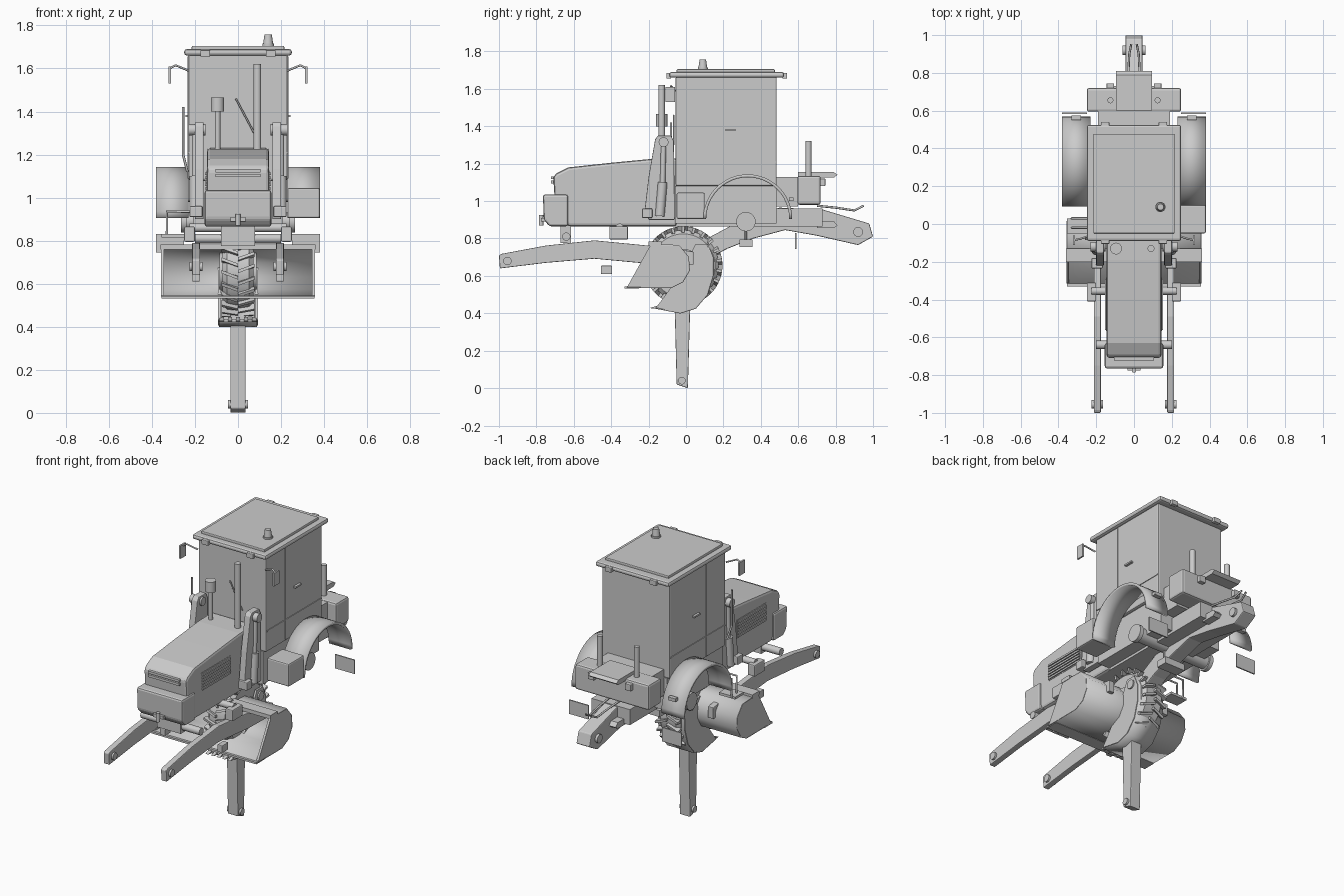
import bpy, bmesh
from math import sin, cos, pi, radians
from mathutils import Vector

if "Cube" in bpy.data.objects:
    bpy.data.objects.remove(bpy.data.objects["Cube"])


def finish(name, bm, bevel=0.0, smooth=False):
    bmesh.ops.recalc_face_normals(bm, faces=bm.faces[:])
    me = bpy.data.meshes.new(name)
    bm.to_mesh(me)
    bm.free()
    ob = bpy.data.objects.new(name, me)
    bpy.context.collection.objects.link(ob)
    if bevel:
        m = ob.modifiers.new("bevel", 'BEVEL')
        m.width, m.segments, m.limit_method = bevel, 2, 'ANGLE'
    if smooth:
        bpy.ops.object.select_all(action='DESELECT')
        ob.select_set(True)
        bpy.context.view_layer.objects.active = ob
        bpy.ops.object.shade_smooth_by_angle(angle=radians(35))
    return ob


def box(name, x, y, z, bevel=0.0):
    bm = bmesh.new()
    bmesh.ops.create_cube(bm, size=1)
    for v in bm.verts:
        v.co = Vector([(a + b) / 2 + c * (b - a) for (a, b), c in zip((x, y, z), v.co)])
    return finish(name, bm, bevel)


def prism(name, pts, x0, x1, bevel=0.0):
    """Side profile of (y, z) points extruded from x0 to x1."""
    bm = bmesh.new()
    f = bm.faces.new([bm.verts.new((x0, y, z)) for y, z in pts])
    new = bmesh.ops.extrude_face_region(bm, geom=[f])['geom']
    bmesh.ops.translate(bm, vec=(x1 - x0, 0, 0), verts=[g for g in new if isinstance(g, bmesh.types.BMVert)])
    return finish(name, bm, bevel)


def sheet(name, pts, x0, x1, t):
    """Bent plate following (y, z) points."""
    bm = bmesh.new()
    rows = [[bm.verts.new((x, y, z)) for x in (x0, x1)] for y, z in pts]
    for a, b in zip(rows, rows[1:]):
        bm.faces.new((a[0], a[1], b[1], b[0]))
    ob = finish(name, bm, smooth=True)
    m = ob.modifiers.new("thickness", 'SOLIDIFY')
    m.thickness, m.offset = t, 0
    return ob


def rod(name, a, b, r, r2=None, n=24):
    a, b = Vector(a), Vector(b)
    bm = bmesh.new()
    bmesh.ops.create_cone(bm, cap_ends=True, segments=n, radius1=r, radius2=r if r2 is None else r2, depth=(b - a).length)
    q = Vector((0, 0, 1)).rotation_difference(b - a)
    for v in bm.verts:
        v.co = q @ v.co + (a + b) / 2
    return finish(name, bm, smooth=True)


def wire(name, pts, r):
    cu = bpy.data.curves.new(name, 'CURVE')
    cu.dimensions, cu.bevel_depth, cu.bevel_resolution = '3D', r, 2
    s = cu.splines.new('POLY')
    s.points.add(len(pts) - 1)
    for p, c in zip(s.points, pts):
        p.co = (*c, 1)
    ob = bpy.data.objects.new(name, cu)
    bpy.context.collection.objects.link(ob)
    return ob


def arc(cy, cz, r, a0, a1, n):
    return [(cy + r * cos(radians(a0 + (a1 - a0) * i / n)), cz + r * sin(radians(a0 + (a1 - a0) * i / n))) for i in range(n + 1)]


def side(s, a, b):
    return tuple(sorted((s * a, s * b)))


# Cab and roof
box("cab", (-.23, .23), (-.055, .485), (1.08, 1.665), .008)
box("cab_base", (-.21, .21), (-.06, .485), (.88, 1.08))
box("roof", (-.25, .25), (-.09, .525), (1.66, 1.69), .012)
box("roof_panel", (-.215, .215), (-.05, .475), (1.685, 1.705), .005)
rod("beacon_base", (.14, .09, 1.7), (.14, .09, 1.715), .027)
rod("beacon", (.14, .09, 1.71), (.14, .09, 1.757), .024, .017)
wire("wiper", [(-.01, -.065, 1.46), (.075, -.065, 1.3)], .004)

# Hood and nose
prism("hood", [(-.63, .865), (-.70, .98), (-.71, 1.13), (-.69, 1.15), (-.63, 1.18), (-.4, 1.205), (-.19, 1.225),
               (-.05, 1.23), (-.05, .865)], -.145, .145, .015)
prism("nose", [(-.76, .90), (-.765, 1.035), (-.63, 1.035), (-.63, .865), (-.73, .865)], -.155, .155, .012)
for i in range(2):
    box("front_grille_slat", (-.105, .105), (-.722, -.70), (1.095 + i * .022, 1.11 + i * .022))
rod("tow_pin", (0, -.775, .87), (0, -.775, .925), .012)
box("tow_bracket", (-.035, .035), (-.775, -.75), (.89, .91))
rod("exhaust", (.09, -.13, 1.2), (.09, -.13, 1.62), .018)
rod("intake_stem", (-.095, -.13, 1.2), (-.095, -.13, 1.41), .013)
rod("intake_cap", (-.095, -.13, 1.4), (-.095, -.13, 1.465), .031)

# Chassis, rear axle and rear console
box("chassis", (-.13, .13), (-.1, .73), (.865, .96))
rod("rear_axle", (-.26, .32, .89), (.26, .32, .89), .042)
rod("front_axle_tube", (-.2, -.64, .81), (.2, -.64, .81), .022)
box("front_support", (-.08, .08), (-.67, -.615), (.775, .87))
rod("cross_tube", (-.225, -.355, .86), (.225, -.355, .86), .02)
box("rear_deck", (-.19, .19), (.48, .6), (.97, 1.13))
box("rear_console", (-.25, .25), (.595, .72), (.98, 1.135), .012)
prism("control_flap", [(.6, 1.125), (.79, 1.125), (.81, 1.14), (.79, 1.155), (.6, 1.155)], -.095, .095)
prism("boom_bracket", [(.7, .855), (.79, .855), (.81, .87), (.79, .893), (.7, .893)], -.09, .09)
box("hanging_step", (-.07, .07), (.285, .355), (.755, .795))
for x in (-.05, .05):
    rod("step_hanger", (x, .32, .78), (x, .32, .9), .006, n=8)

for s in (-1, 1):
    # Cab doors, lamps and mirrors
    xs = side(s, .228, .234)
    box("door_seam", xs, (.128, .136), (1.09, 1.655))
    box("belt_line", xs, (-.05, .48), (1.205, 1.212))
    box("door_handle", side(s, .23, .245), (.21, .265), (1.375, 1.385))
    for y in (-.1, .52):
        box("roof_lamp", side(s, .13, .175), (y - .005, y + .02), (1.655, 1.685), .004)
    wire("mirror_arm", [(s * .23, -.06, 1.59), (s * .29, -.08, 1.615), (s * .318, -.085, 1.6)], .005)
    prism("mirror", [(-.11, 1.53), (-.06, 1.53), (-.06, 1.61), (-.11, 1.61)], *side(s, .312, .322))
    # Side vents
    box("vent_frame", side(s, .14, .147), (-.567, -.283), (1.015, 1.125))
    for i in range(6):
        box("vent_slat", side(s, .14, .154), (-.56, -.29), (1.02 + i * .017, 1.031 + i * .017))
    # Loader towers and lift cylinders
    prism("loader_tower", [(-.22, .96), (-.2, 1.13), (-.165, 1.33), (-.15, 1.35), (-.08, 1.35), (-.065, 1.32), (-.06, .9), (-.2, .9)],
          *side(s, .16, .20), .004)
    rod("tower_pin", (s * .15, -.12, 1.315), (s * .23, -.12, 1.315), .026)
    rod("lift_cylinder", (s * .2, -.14, .92), (s * .2, -.125, 1.1), .025)
    rod("lift_rod", (s * .2, -.125, 1.09), (s * .2, -.12, 1.3), .014)
    box("cylinder_foot", side(s, .165, .225), (-.235, -.18), (.91, .96), .005)
    # Loader arms
    prism("loader_arm", [(-1, .71), (-.985, .718), (-.75, .762), (-.49, .79), (-.16, .758), (.04, .73), (.04, .66), (-.2, .665),
                         (-.49, .692), (-.75, .67), (-.995, .64)], *side(s, .176, .213), .004)
    rod("arm_pin", (s * .165, -.955, .68), (s * .225, -.955, .68), .022)
    box("arm_bracket", side(s, .2, .25), (-.41, -.31), (.795, .865), .006)
    box("arm_stop", side(s, .178, .212), (-.455, -.395), (.61, .655), .004)
    # Fenders, mud flaps and tail lamps
    sheet("fender", arc(.33, .905, .23, 0, 180, 24), s * .23, s * .38, .016)
    box("mud_flap", side(s, .25, .382), (.582, .59), (.745, .83))
    box("tail_lamp", side(s, .28, .33), (.55, .575), (1.0, 1.02))
    rod("axle_flange", (s * .24, .32, .89), (s * .265, .32, .89), .052)
    # Rear levers
    rod("rear_post", (s * .125, .655, 1.13), (s * .125, .655, 1.32), .016)
    box("console_lamp", side(s, .105, .145), (.715, .745), (1.08, 1.12), .004)
    wire("boom_hose", [(s * .035, .7, .975), (s * .03, .8, .965), (s * .025, .9, .95), (s * .015, .95, .975)], .006)

# Tank on the right, step and handrail on the left
box("tank", (.23, .38), (-.05, .10), (.905, 1.045), .008)
wire("step_frame", [(-.22, -.02, .935), (-.33, -.02, .935), (-.33, -.02, .82)], .006)
wire("step_frame_back", [(-.22, .03, .935), (-.33, .03, .935), (-.33, .03, .82)], .006)
box("step_plate", (-.355, -.245), (-.05, .03), (.815, .83))
wire("handrail", [(-.235, -.06, 1.12), (-.255, -.08, 1.2), (-.255, -.08, 1.42)], .006)

# Backhoe boom and dipper
prism("boom", [(0, .63), (.22, .745), (.36, .80), (.53, .845), (.70, .815), (.92, .765), (1, .81), (.98, .88), (.73, .955), (.5, .965),
               (.3, .9), (.0, .74), (-.04, .68)], -.045, .045, .005)
rod("boom_tip_pin", (-.06, .92, .835), (.06, .92, .835), .026)
prism("dipper", [(-.05, .02), (.01, 0), (.022, .42), (.06, .66), (.02, .76), (-.05, .7), (-.06, .42)], -.035, .035, .004)
rod("dipper_pin", (-.047, -.022, .04), (.047, -.022, .04), .02)

# Loader bucket, open to the front
shell = [(-.315, .54), (-.08, .54), (-.02, .57), (.015, .63), (.01, .70), (-.04, .76), (-.19, .765)]
sheet("bucket_shell", shell, -.355, .355, .012)
for s in (-1, 1):
    prism("bucket_side", shell, *side(s, .343, .357))
box("bucket_edge", (-.355, .355), (-.33, -.25), (.532, .544))
box("bucket_top_flange", (-.36, .36), (-.2, -.13), (.76, .783))

# Backhoe bucket with teeth
hoe = [(-.16, .43), (-.03, .405), (.05, .43), (.11, .5), (.14, .6), (.14, .7), (.11, .77)]
sheet("hoe_shell", hoe, -.088, .088, .012)
for s in (-1, 1):
    prism("hoe_side", hoe + [(.05, .77), (-.02, .62)], *side(s, .08, .092))
rod("hoe_pin", (-.1, .085, .725), (.1, .085, .725), .027)
for i in range(5):
    x = -.075 + i * .0375
    prism("hoe_tooth", [(-.14, .422), (-.14, .445), (-.195, .428)], x - .01, x + .01)

# Wheel with chevron lugs
WY, WZ, WR = -.015, .655, .19
rod("tyre", (-.072, WY, WZ), (.072, WY, WZ), WR, n=48).modifiers.new("round", 'BEVEL').width = .02
rod("hub", (-.085, WY, WZ), (.085, WY, WZ), .09, n=32)
bm = bmesh.new()
for i in range(22):
    for s in (-1, 1):
        a = 2 * pi * (i + (.5 if s > 0 else 0)) / 22
        vs = []
        for r in (WR - .012, WR + .02):
            for x, d in ((.0, .10), (.0, .17), (.077, .03), (.077, -.04)):
                vs.append(bm.verts.new((s * x, WY + r * cos(a + d), WZ + r * sin(a + d))))
        for f in ((0, 1, 2, 3), (4, 5, 6, 7), (0, 1, 5, 4), (1, 2, 6, 5), (2, 3, 7, 6), (3, 0, 4, 7)):
            bm.faces.new([vs[k] for k in f])
finish("tyre_lugs", bm)
